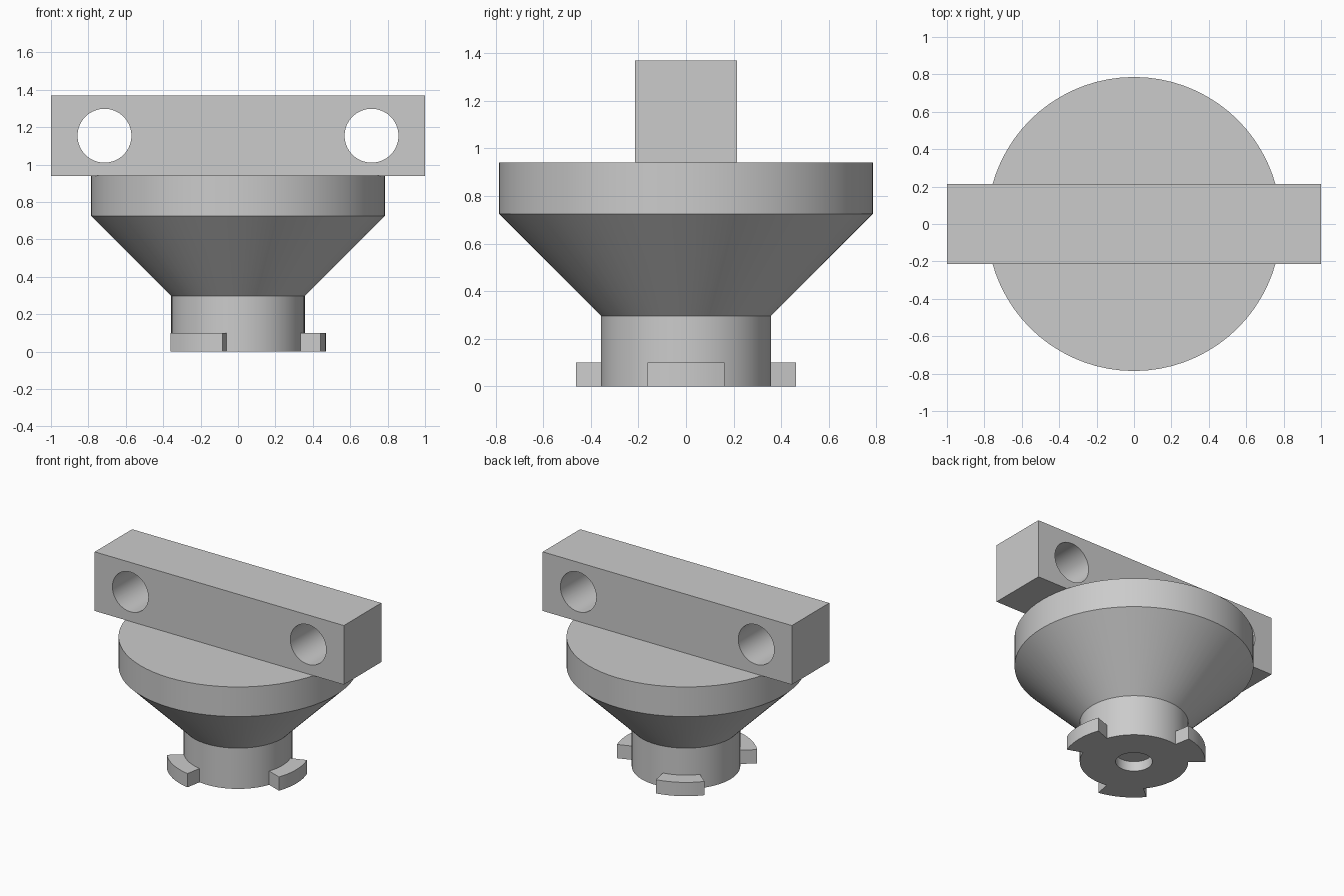
import bpy
import bmesh
from math import cos, sin, pi, radians

default = bpy.data.objects.get("Cube")
if default:
    bpy.data.objects.remove(default, do_unlink=True)

SEGMENTS = 72
NECK_R = 0.357

grey = bpy.data.materials.new("plain grey")
grey.use_nodes = True
grey.diffuse_color = (0.6, 0.6, 0.6, 1)
grey.node_tree.nodes["Principled BSDF"].inputs["Base Color"].default_value = grey.diffuse_color


def finish(name, bm):
    """Turn a bmesh into a named, shaded object."""
    bmesh.ops.recalc_face_normals(bm, faces=bm.faces)
    mesh = bpy.data.meshes.new(name)
    bm.to_mesh(mesh)
    bm.free()
    obj = bpy.data.objects.new(name, mesh)
    bpy.context.collection.objects.link(obj)
    mesh.materials.append(grey)
    return obj


def smooth(obj):
    bpy.ops.object.select_all(action="DESELECT")
    obj.select_set(True)
    bpy.context.view_layer.objects.active = obj
    bpy.ops.object.shade_smooth_by_angle(angle=radians(30))


def lathe(name, profile):
    """Spin a radius/height profile around z."""
    bm = bmesh.new()
    verts = [bm.verts.new((r, 0, z)) for r, z in profile]
    edges = [bm.edges.new(pair) for pair in zip(verts, verts[1:])]
    bmesh.ops.spin(bm, geom=verts + edges, cent=(0, 0, 0), axis=(0, 0, 1),
                   angle=2 * pi, steps=SEGMENTS, use_merge=True)
    bmesh.ops.remove_doubles(bm, verts=bm.verts, dist=1e-5)
    return finish(name, bm)


def arc_tab(name, centre, half_angle, inner, outer, height, steps=8):
    """Extruded ring sector with radial ends."""
    bm = bmesh.new()
    angles = [radians(centre - half_angle + 2 * half_angle * i / steps)
              for i in range(steps + 1)]
    outline = [(outer * cos(a), outer * sin(a), 0) for a in angles]
    outline += [(inner * cos(a), inner * sin(a), 0) for a in reversed(angles)]
    face = bm.faces.new([bm.verts.new(p) for p in outline])
    new = bmesh.ops.extrude_face_region(bm, geom=[face])["geom"]
    bmesh.ops.translate(bm, vec=(0, 0, height),
                        verts=[v for v in new if isinstance(v, bmesh.types.BMVert)])
    return finish(name, bm)


# Turned body: blind hole in the base, neck, cone and disc
smooth(lathe("turned_body", [
    (0, 0.071), (0.121, 0.071), (0.121, 0), (NECK_R, 0), (NECK_R, 0.296),
    (0.786, 0.725), (0.786, 0.94), (0, 0.94)]))

# Three locking tabs around the foot of the neck
for i in range(3):
    smooth(arc_tab(f"locking_tab_{i + 1}", 120 * i, 20, NECK_R, 0.47, 0.1))

# Crossbar
bm = bmesh.new()
bmesh.ops.create_cube(bm, size=1)
bmesh.ops.scale(bm, vec=(2, 0.429, 0.429), verts=bm.verts)
bmesh.ops.translate(bm, vec=(0, 0, 1.154), verts=bm.verts)
bar = finish("crossbar", bm)

# Round through holes near both ends of the crossbar
for side in (-1, 1):
    bpy.ops.mesh.primitive_cylinder_add(
        vertices=64, radius=0.144, depth=1,
        location=(side * 0.714, 0, 1.154), rotation=(pi / 2, 0, 0))
    cutter = bpy.context.object
    cutter.name = "hole_cutter"
    cutter.hide_render = True
    cutter.data.materials.append(grey)
    cut = bar.modifiers.new("hole", "BOOLEAN")
    cut.operation = "DIFFERENCE"
    cut.solver = "EXACT"
    cut.object = cutter
    bpy.context.view_layer.objects.active = bar
    bpy.ops.object.modifier_apply(modifier=cut.name)
    bpy.data.objects.remove(cutter, do_unlink=True)
smooth(bar)
